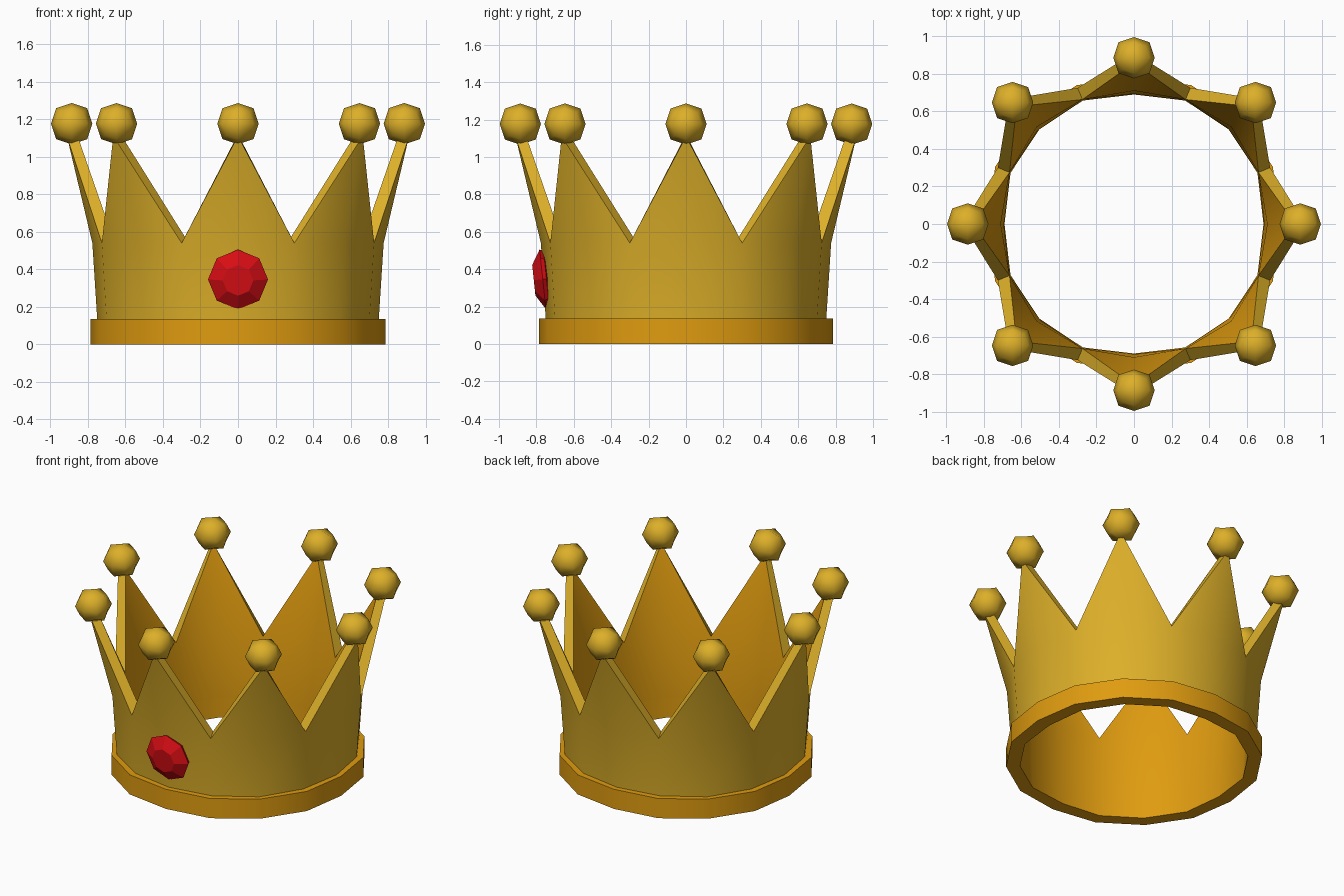
import bpy, bmesh, math
from mathutils import Vector, Matrix

if "Cube" in bpy.data.objects:
    bpy.data.objects.remove(bpy.data.objects["Cube"])


def material(name, rgb):
    m = bpy.data.materials.new(name)
    m.diffuse_color = (*rgb, 1)
    m.use_nodes = True
    m.node_tree.nodes["Principled BSDF"].inputs["Base Color"].default_value = m.diffuse_color
    return m


GOLD = material("yellow_gold", (0.72, 0.43, 0.022))
AMBER = material("amber_gold", (0.74, 0.33, 0.005))
RED = material("ruby_red", (0.68, 0.004, 0.007))
N = 16


def finish(name, bm, mats, angle=None):
    bmesh.ops.recalc_face_normals(bm, faces=bm.faces[:])
    me = bpy.data.meshes.new(name)
    bm.to_mesh(me)
    bm.free()
    for m in mats:
        me.materials.append(m)
    ob = bpy.data.objects.new(name, me)
    bpy.context.collection.objects.link(ob)
    if angle:
        bpy.ops.object.select_all(action='DESELECT')
        ob.select_set(True)
        bpy.context.view_layer.objects.active = ob
        bpy.ops.object.shade_smooth_by_angle(angle=math.radians(angle))
    return ob


def pick(i, axis, valley, diagonal):
    """Value for column i: axis spikes, valleys, or diagonal spikes."""
    return valley if i % 2 else (axis if i % 4 == 0 else diagonal)


def polar(bm, i, r, z):
    a = math.tau * i / N
    return bm.verts.new((r * math.cos(a), r * math.sin(a), z))


# base band: square-section ring
bm = bmesh.new()
cols = []
for i in range(N):
    ro = pick(i, 0.785, 0.80, 0.80)
    ri = pick(i, 0.69, 0.712, 0.713)
    cols.append([polar(bm, i, ro, 0), polar(bm, i, ro, 0.135),
                 polar(bm, i, ri + 0.004, 0.135), polar(bm, i, ri, 0)])
for i in range(N):
    a, b = cols[i], cols[(i + 1) % N]
    for k in range(4):
        bm.faces.new((a[k], b[k], b[(k + 1) % 4], a[(k + 1) % 4]))
finish("base_band", bm, [AMBER], 30)

# crown wall: eight spikes flaring out, amber lining inside
bm = bmesh.new()
outer, inner = [], []
for i in range(N):
    o = [polar(bm, i, pick(i, 0.75, 0.758, 0.767), 0.134),
         polar(bm, i, pick(i, 0.776, 0.785, 0.795), 0.54)]
    n = [polar(bm, i, pick(i, 0.694, 0.716, 0.717), 0.134),
         polar(bm, i, pick(i, 0.71, 0.718, 0.732), 0.56)]
    if i % 2 == 0:
        o.append(polar(bm, i, pick(i, 0.912, 0, 0.94), 1.11))
        n.append(polar(bm, i, pick(i, 0.858, 0, 0.885), 1.12))
    outer.append(o)
    inner.append(n)
for i in range(N):
    j = (i + 1) % N
    for side, mat in ((outer, 0), (inner, 1)):
        a, b = side[i], side[j]
        f = [bm.faces.new((a[0], b[0], b[1], a[1]))]
        f.append(bm.faces.new((a[1], b[1], (a + b)[2] if len(a) == 3 else b[2])))
        for face in f:
            face.material_index = mat
    # sloping rim between outer and inner skins
    bm.faces.new((outer[i][-1], outer[j][-1], inner[j][-1], inner[i][-1]))
finish("crown_wall", bm, [GOLD, AMBER], 30)

# balls on the tips: once-subdivided rounded cubes
for k in range(8):
    a = math.tau * k / 8
    r = 0.915 if k % 2 else 0.886
    bm = bmesh.new()
    bmesh.ops.create_cube(bm, size=2)
    bmesh.ops.subdivide_edges(bm, edges=bm.edges[:], cuts=1, use_grid_fill=True)
    for v in bm.verts:
        count = sum(abs(c) > 0.5 for c in v.co)
        v.co *= (1.0, 0.75, 0.556)[count - 1] * 0.11
        v.co += Vector((r * math.cos(a), r * math.sin(a), 1.176))
    finish("tip_ball_%d" % (k + 1), bm, [GOLD], 80)

# cut gem on the front: octagonal rings from table to hidden point
bm = bmesh.new()
rings = []
for r, d in ((0.082, 0.048), (0.16, 0.0), (0.15, -0.02), (0.05, -0.06)):
    rings.append([bm.verts.new((r * math.sin(math.tau * k / 8), -d,
                                r * math.cos(math.tau * k / 8))) for k in range(8)])
for p, q in zip(rings, rings[1:]):
    for k in range(8):
        bm.faces.new((p[k], p[(k + 1) % 8], q[(k + 1) % 8], q[k]))
bm.faces.new(rings[0])
bm.faces.new(rings[-1])
bm.transform(Matrix.Translation((0, -0.766, 0.346)) @ Matrix.Rotation(math.radians(6), 4, 'X'))
finish("front_gem", bm, [RED])
